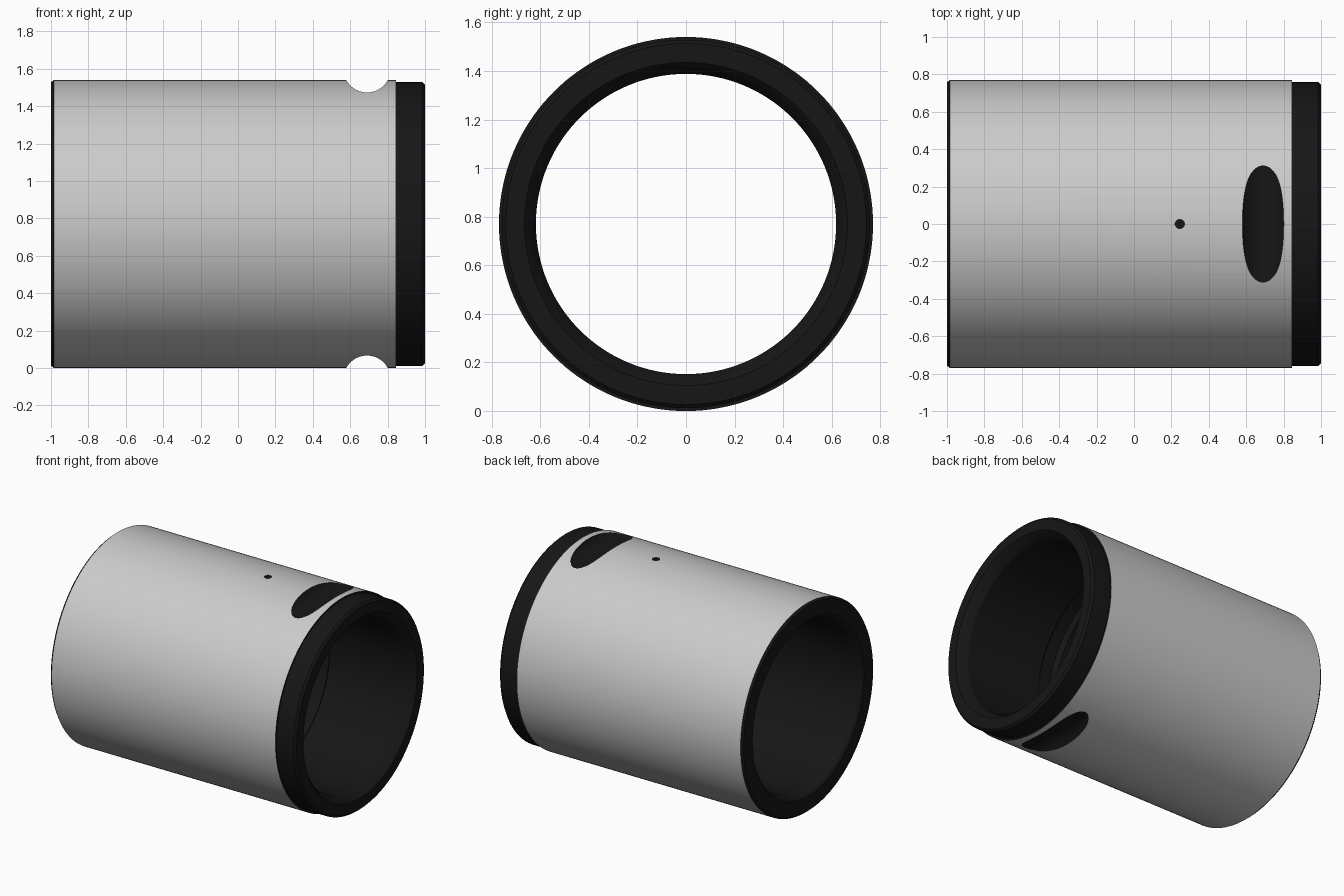
import bpy, bmesh, math
from mathutils import Matrix

if "Cube" in bpy.data.objects:
    bpy.data.objects.remove(bpy.data.objects["Cube"])

R = 0.77            # outer radius, also axis height
SEG = 144

black = bpy.data.materials.new("black_finish")
black.diffuse_color = (0.008, 0.008, 0.008, 1)
black.use_nodes = True
black.node_tree.nodes["Principled BSDF"].inputs["Base Color"].default_value = black.diffuse_color


def make_object(name, bm):
    bmesh.ops.recalc_face_normals(bm, faces=bm.faces)
    me = bpy.data.meshes.new(name)
    bm.to_mesh(me)
    bm.free()
    me.materials.append(None)      # slot 0: plain grey
    me.materials.append(black)     # slot 1: black
    ob = bpy.data.objects.new(name, me)
    bpy.context.collection.objects.link(ob)
    return ob


def lathe(name, profile, grey_span):
    """Revolve a closed (x, radius) profile about the horizontal axis."""
    bm = bmesh.new()
    rings = []
    for x, r in profile:
        rings.append([bm.verts.new((x, r * math.sin(2 * math.pi * k / SEG),
                                    R + r * math.cos(2 * math.pi * k / SEG)))
                      for k in range(SEG)])
    n = len(rings)
    for i in range(n):
        a, b = rings[i], rings[(i + 1) % n]
        for k in range(SEG):
            j = (k + 1) % SEG
            f = bm.faces.new((a[k], a[j], b[j], b[k]))
            f.material_index = 0 if i == grey_span else 1
    return make_object(name, bm)


def cutter(name, radius, length, matrix, sides):
    bm = bmesh.new()
    bmesh.ops.create_cone(bm, cap_ends=True, segments=sides, radius1=radius,
                          radius2=radius, depth=length, matrix=matrix)
    for f in bm.faces:
        f.material_index = 1
    ob = make_object(name, bm)
    ob.hide_render = True
    return ob


# Bushing: outer skin, reduced lip, seal seat, bore with inner oil groove
BORE = 0.618
profile = [
    (-1.0, 0.757), (-0.985, R),                    # left chamfer
    (0.845, R), (0.845, 0.758),                    # grey skin, then step
    (0.985, 0.758), (1.0, 0.743),                  # lip
    (1.0, 0.665), (0.975, 0.64), (0.93, BORE),     # flared mouth
    (0.315, BORE), (0.29, 0.65), (0.20, 0.65), (0.175, BORE),  # oil groove
    (-0.95, BORE), (-0.985, 0.633), (-1.0, 0.65),  # left mouth
]
bushing = lathe("bushing", profile, grey_span=1)

# Cutters: cross notches at top and bottom, small oil hole at top
across = Matrix.Rotation(math.pi / 2, 4, 'X')
cuts = [cutter("notch_cutter", 0.1256, 2.0,
               Matrix.Translation((0.69, 0, R + s * 0.829)) @ across, 96)
        for s in (1, -1)]
cuts.append(cutter("oil_hole_cutter", 0.025, 0.4,
                   Matrix.Translation((0.245, 0, 2 * R - 0.1)), 32))

bpy.context.view_layer.objects.active = bushing
bushing.select_set(True)
for c in cuts:
    mod = bushing.modifiers.new(c.name, 'BOOLEAN')
    mod.operation = 'DIFFERENCE'
    mod.solver = 'EXACT'
    mod.object = c
    bpy.ops.object.modifier_apply(modifier=mod.name)
    bpy.data.objects.remove(c)

bpy.ops.object.shade_smooth_by_angle(angle=math.radians(20))
